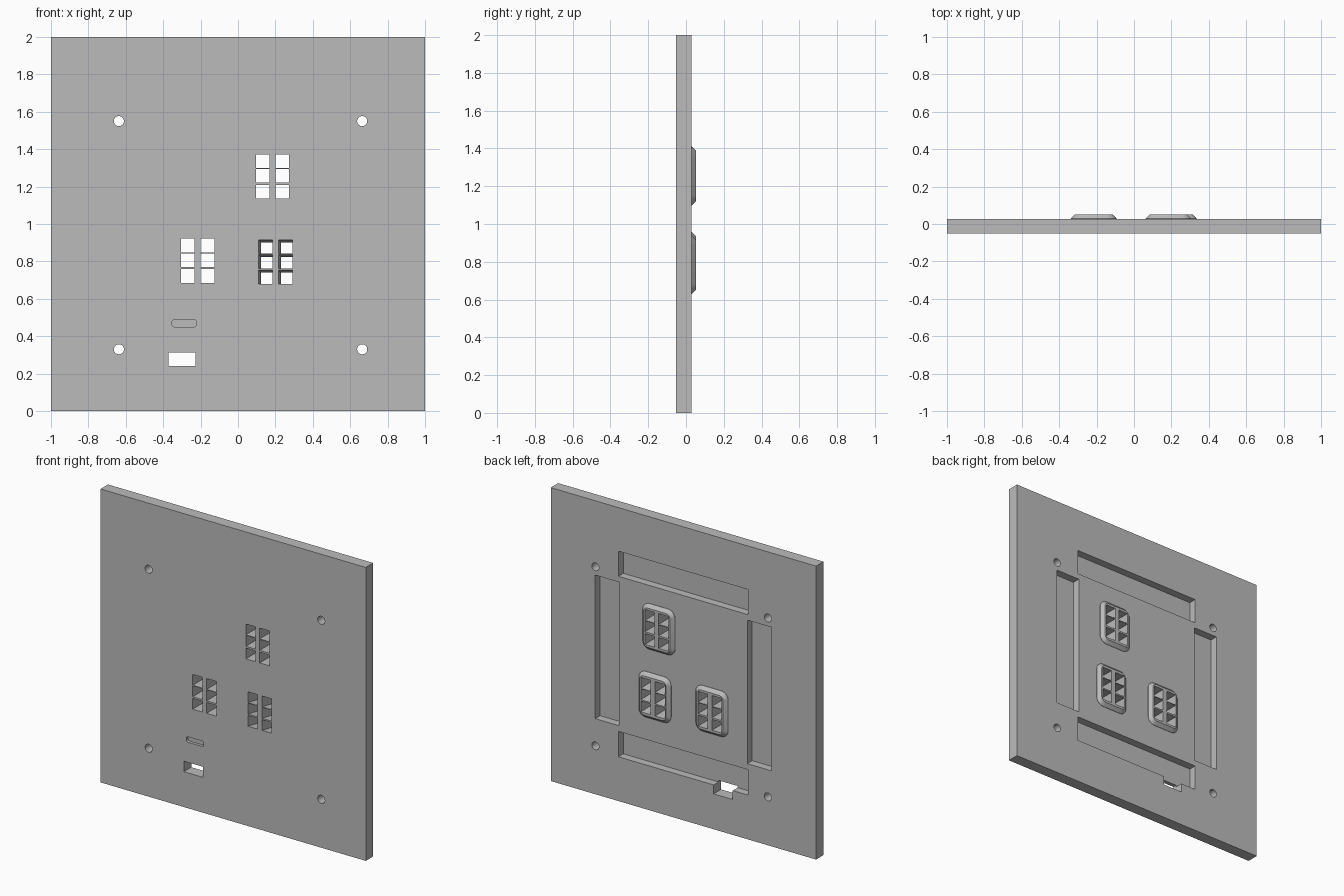
import bpy, bmesh, math

if "Cube" in bpy.data.objects:
    bpy.data.objects.remove(bpy.data.objects["Cube"])

FRONT, BACK, RAISED = -0.052, 0.028, 0.052

grey = bpy.data.materials.new("panel grey")
grey.diffuse_color = (0.5, 0.5, 0.5, 1)
grey.use_nodes = True
grey.node_tree.nodes["Principled BSDF"].inputs["Base Color"].default_value = grey.diffuse_color


def rounded_rect(x0, x1, z0, z1, r=0.0, steps=5):
    """Outline of a rectangle with optional rounded corners."""
    if r == 0:
        return [(x0, z0), (x1, z0), (x1, z1), (x0, z1)]
    pts = []
    for cx, cz, a0 in ((x0 + r, z0 + r, 180), (x1 - r, z0 + r, 270),
                       (x1 - r, z1 - r, 0), (x0 + r, z1 - r, 90)):
        for i in range(steps + 1):
            a = math.radians(a0 + 90 * i / steps)
            pts.append((cx + r * math.cos(a), cz + r * math.sin(a)))
    return pts


def loft(name, sections):
    """Solid through matching outlines, each given as (y, points)."""
    bm = bmesh.new()
    rings = [[bm.verts.new((x, y, z)) for x, z in pts] for y, pts in sections]
    n = len(rings[0])
    for a, b in zip(rings, rings[1:]):
        for i in range(n):
            bm.faces.new((a[i], a[(i + 1) % n], b[(i + 1) % n], b[i]))
    bm.faces.new(rings[0])
    bm.faces.new(rings[-1])
    bmesh.ops.recalc_face_normals(bm, faces=bm.faces)
    mesh = bpy.data.meshes.new(name)
    bm.to_mesh(mesh)
    bm.free()
    mesh.materials.append(grey)
    ob = bpy.data.objects.new(name, mesh)
    bpy.context.collection.objects.link(ob)
    return ob


def prism(name, y0, y1, pts):
    return loft(name, [(y0, pts), (y1, pts)])


def combine(target, tool, operation):
    mod = target.modifiers.new(tool.name, 'BOOLEAN')
    mod.operation, mod.solver, mod.object = operation, 'EXACT', tool
    bpy.context.view_layer.objects.active = target
    bpy.ops.object.modifier_apply(modifier=mod.name)
    bpy.data.objects.remove(tool)


panel = prism("wall_panel", FRONT, BACK, rounded_rect(-1, 1, 0, 2))

# Grilles: raised chamfered pads on the back, pierced by 2 x 3 openings.
# (first column x, column pitch, row bottoms, slant towards the back)
grilles = [(0.096, 0.104, (1.135, 1.221, 1.299), 0.0),
           (-0.305, 0.105, (0.685, 0.770, 0.848), 0.0),
           (0.110, 0.107, (0.680, 0.763, 0.841), 0.013)]
SIZE = 0.0735

for x, pitch, rows, slant in grilles:
    cx = x + (pitch + SIZE) / 2 + slant
    cz = (rows[0] + rows[2] + SIZE) / 2 - slant
    outline = lambda d: rounded_rect(cx - 0.122 + d, cx + 0.122 - d,
                                     cz - 0.156 + d, cz + 0.156 - d, 0.052 - d)
    pad = loft("grille_pad", [(0.0, outline(0)), (BACK + 0.002, outline(0)),
                              (RAISED, outline(0.022))])
    combine(panel, pad, 'UNION')

for x, pitch, rows, slant in grilles:
    for col in range(2):
        for z in rows:
            x0 = x + col * pitch
            sections = []
            for y in (FRONT - 0.02, RAISED + 0.02):
                s = slant * (y - FRONT) / (RAISED - FRONT)
                sections.append((y, rounded_rect(x0 + s, x0 + SIZE + s,
                                                 z - s, z + SIZE - s)))
            combine(panel, loft("opening", sections), 'DIFFERENCE')

# Four recessed pockets on the back
for x0, x1, z0, z1 in ((-0.487, 0.49, 1.532, 1.703), (-0.487, 0.49, 0.302, 0.475),
                       (0.484, 0.665, 0.515, 1.493), (-0.663, -0.482, 0.515, 1.493)):
    combine(panel, prism("pocket", BACK - 0.053, 0.1, rounded_rect(x0, x1, z0, z1)),
            'DIFFERENCE')

# Connector cut-out and shallow slot
combine(panel, prism("cutout", -0.1, 0.1, rounded_rect(-0.372, -0.228, 0.241, 0.313)),
        'DIFFERENCE')
combine(panel, prism("slot", -0.1, FRONT + 0.02,
                     rounded_rect(-0.353, -0.222, 0.45, 0.487, 0.012, 3)), 'DIFFERENCE')

# Screw holes near the corners
for x in (-0.637, 0.664):
    for z in (0.33, 1.55):
        combine(panel, prism("screw_hole", -0.1, 0.1,
                             rounded_rect(x - 0.027, x + 0.027, z - 0.027, z + 0.027,
                                          0.0269, 6)), 'DIFFERENCE')

panel.select_set(True)
bpy.context.view_layer.objects.active = panel
bpy.ops.object.shade_smooth_by_angle(angle=math.radians(30))
